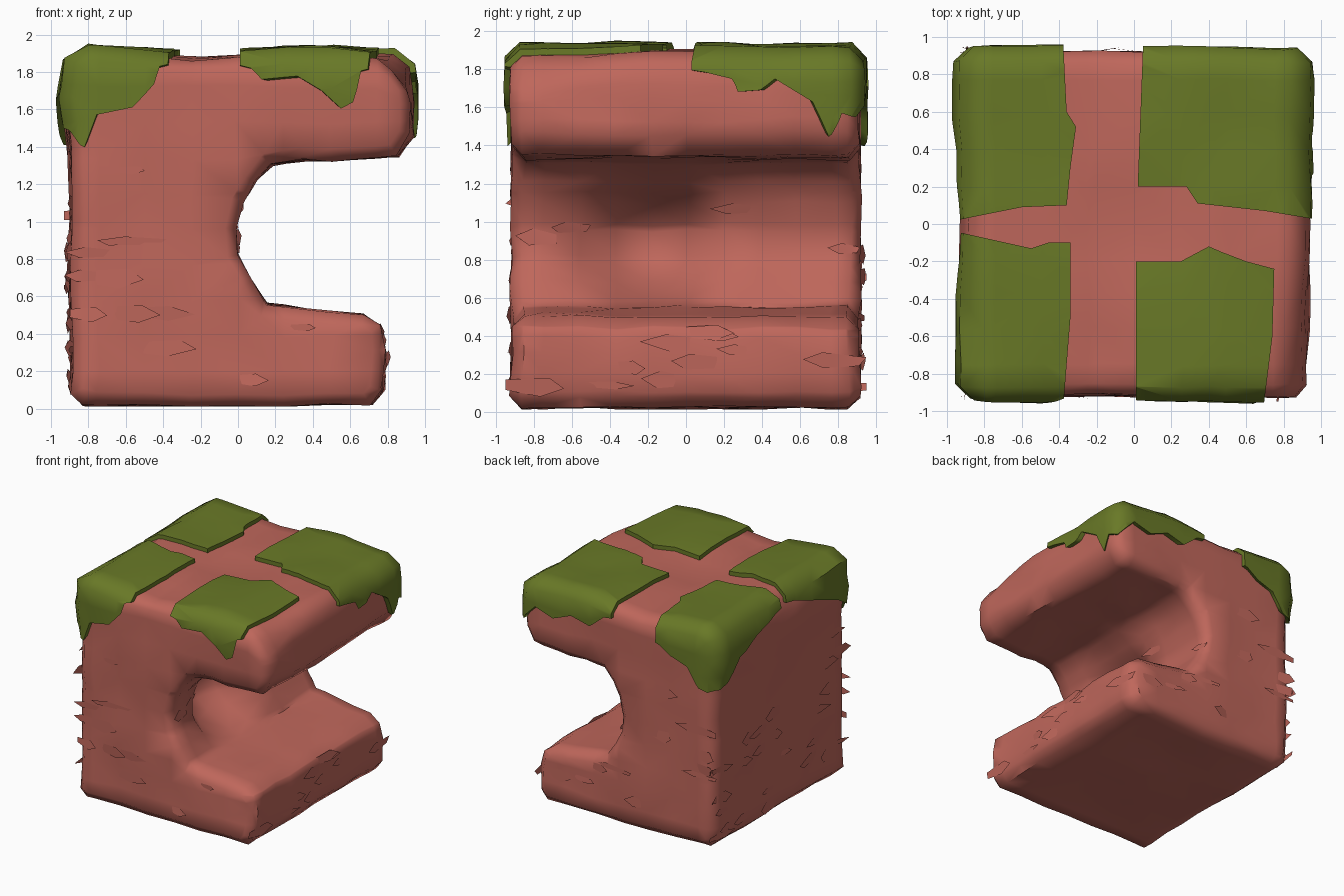
import bpy, bmesh, math, random
from mathutils import Vector, noise

random.seed(4)
cube = bpy.data.objects.get("Cube")
if cube:
    bpy.data.objects.remove(cube)


def make_material(name, colour):
    mat = bpy.data.materials.new(name)
    mat.use_nodes = True
    mat.diffuse_color = colour
    mat.node_tree.nodes["Principled BSDF"].inputs["Base Color"].default_value = colour
    return mat


rock_red = make_material("rock red", (0.52, 0.135, 0.105, 1))
grass_green = make_material("grass green", (0.14, 0.19, 0.02, 1))

# Side profile of the rock (x, z): a block with a deep notch on one side
PROFILE = [(-.88, .08), (-.82, .02), (.71, .02), (.77, .1), (.78, .3), (.76, .44),
           (.67, .5), (.16, .55), (.08, .68), (0, .82), (-.01, .95), (.03, 1.1),
           (.09, 1.21), (.18, 1.3), (.35, 1.33), (.85, 1.35), (.93, 1.46),
           (.93, 1.65), (.91, 1.82), (.82, 1.89), (.4, 1.9), (-.2, 1.87),
           (-.8, 1.91), (-.9, 1.85), (-.93, 1.65), (-.9, 1.4), (-.89, 1), (-.9, .6)]
HALF_DEPTH = 0.915


def smooth_step(value, low, high):
    t = max(0, min(1, (value - low) / (high - low)))
    return t * t * (3 - 2 * t)


def rock_bmesh(inflate=0):
    """Extrude the profile, chamfer its rims, cut it into cells and roughen it."""
    bm = bmesh.new()
    face = bm.faces.new([bm.verts.new((x, -HALF_DEPTH, z)) for x, z in PROFILE])
    extruded = bmesh.ops.extrude_face_region(bm, geom=[face])["geom"]
    moved = [v for v in extruded if isinstance(v, bmesh.types.BMVert)]
    bmesh.ops.translate(bm, verts=moved, vec=(0, 2 * HALF_DEPTH, 0))
    bmesh.ops.recalc_face_normals(bm, faces=bm.faces)
    rims = [e for e in bm.edges if abs(e.verts[0].co.y - e.verts[1].co.y) < 0.01]
    bmesh.ops.bevel(bm, geom=rims, offset=0.06, segments=1, affect='EDGES')
    for axis, start, count in ((0, -0.75, 7), (1, -0.75, 9), (2, 0.2, 9)):
        for i in range(count):
            point, normal = Vector(), Vector()
            point[axis] = start + i * (0.25 if axis == 0 else 0.19)
            normal[axis] = 1
            geom = bm.verts[:] + bm.edges[:] + bm.faces[:]
            bmesh.ops.bisect_plane(bm, geom=geom, plane_co=point, plane_no=normal)
    bmesh.ops.remove_doubles(bm, verts=bm.verts, dist=0.012)
    for v in bm.verts:
        p = v.co.copy()
        # hollow in the notch wall
        if -0.3 < p.x < 0.3 and 0.56 < p.z < 1.3:
            hollow = math.exp(-((p.y + 0.2) / 0.3) ** 4 - ((p.z - 0.87) / 0.27) ** 4)
            v.co.x -= 0.3 * hollow
        # broken upper front corner
        chip = smooth_step(p.x, 0.68, 0.95) * smooth_step(-p.y, 0.4, 0.9)
        v.co.z -= 0.16 * chip * smooth_step(p.z, 1.5, 1.9)
        v.co += noise.noise_vector(p * 2.3) * 0.022
        v.co += noise.noise_vector(p * 7) * 0.012
        v.co.z = max(v.co.z, 0.01)
    bmesh.ops.triangulate(bm, faces=bm.faces)
    bm.normal_update()
    if inflate:
        for v, normal in [(v, v.normal.copy()) for v in bm.verts]:
            v.co += normal * inflate
    return bm


def add_object(name, bm, material):
    mesh = bpy.data.meshes.new(name)
    bm.to_mesh(mesh)
    bm.free()
    mesh.materials.append(material)
    obj = bpy.data.objects.new(name, mesh)
    bpy.context.collection.objects.link(obj)
    return obj


def shade(obj, degrees):
    bpy.ops.object.select_all(action='DESELECT')
    obj.select_set(True)
    bpy.context.view_layer.objects.active = obj
    bpy.ops.object.shade_smooth_by_angle(angle=math.radians(degrees))


# Rock body
rock = add_object("rock_body", rock_bmesh(), rock_red)
shade(rock, 55)

# Loose flakes on the flat sides, each a thin jagged plate lifted at one end
flakes = bmesh.new()
sides = [p for p in rock.data.polygons if p.area > 0.004 and 0.1 < p.center.z < 1.35
         and max(abs(p.normal.x), abs(p.normal.y)) > 0.9]
for poly in random.sample(sides, min(60, len(sides))):
    normal = poly.normal
    along = normal.cross(Vector((0, 0, 1))).normalized() * random.choice((-1, 1))
    across = normal.cross(along)
    length, width = random.uniform(0.08, 0.2), random.uniform(0.02, 0.06)
    lift = random.uniform(0.01, 0.025)
    corners = []
    for a, b, h in ((-1, -0.4, -0.4), (0.3, -1, 0.5), (1, -0.2, 1), (0.4, 0.8, 0.5), (-0.8, 0.6, -0.2)):
        a += random.uniform(-0.2, 0.2)
        spot = poly.center + along * a * length + across * b * width + normal * h * lift
        # keep each plate from sticking out past the rock's corners
        spot.x = max(-0.93, min(0.93, spot.x))
        spot.y = max(-0.95, min(0.95, spot.y))
        corners.append(flakes.verts.new((spot.x, spot.y, max(spot.z, 0.02))))
    flakes.faces.new(corners)
add_object("rock_flakes", flakes, rock_red)

# Grass: the slightly swollen rock, kept only inside each patch outline
shell = add_object("grass_shell", rock_bmesh(0.035), grass_green)


def grass_patch(name, outline):
    """Outline points are (x, y) on top, or (x, y, lowest z) where grass hangs over."""
    bm = bmesh.new()
    rows = [(p[0], p[1], p[2] if len(p) > 2 else 1.78) for p in outline]
    low = [bm.verts.new(p) for p in rows]
    high = [bm.verts.new((x, y, 2.2)) for x, y, z in rows]
    middle = sum((Vector(p) for p in rows), Vector()) / len(rows)
    low_mid = bm.verts.new((middle.x, middle.y, 1.7))
    high_mid = bm.verts.new((middle.x, middle.y, 2.2))
    for i in range(len(rows)):
        j = (i + 1) % len(rows)
        bm.faces.new((low[i], low[j], high[j], high[i]))
        bm.faces.new((low[j], low[i], low_mid))
        bm.faces.new((high[i], high[j], high_mid))
    bmesh.ops.recalc_face_normals(bm, faces=bm.faces)
    cutter = add_object("grass_cutter", bm, grass_green)
    cutter.hide_render = True
    clip = shell.modifiers.new("clip", 'BOOLEAN')
    clip.operation, clip.solver, clip.object = 'INTERSECT', 'EXACT', cutter
    bpy.context.view_layer.update()
    graph = bpy.context.evaluated_depsgraph_get()
    mesh = bpy.data.meshes.new_from_object(shell.evaluated_get(graph))
    shell.modifiers.remove(clip)
    bpy.data.objects.remove(cutter)
    obj = bpy.data.objects.new(name, mesh)
    bpy.context.collection.objects.link(obj)
    shade(obj, 50)


OUT = 1.0  # beyond the rock edge
grass_patch("grass_back_right", [
    (-.36, .1), (-.34, .3), (-.31, .52), (-.36, .6), (-.38, OUT, 1.7), (-.5, OUT, 1.62),
    (-.68, OUT, 1.56), (-.8, OUT, 1.38), (-OUT, OUT, 1.3), (-OUT, .82, 1.4),
    (-OUT, .65, 1.62), (-OUT, .3, 1.72), (-OUT, .01, 1.8), (-.6, .09)])
grass_patch("grass_front_right", [
    (-.34, -.1), (-.46, -.1), (-.55, -.13), (-OUT, -.03, 1.82), (-OUT, -.4, 1.7),
    (-OUT, -.75, 1.56), (-OUT, -OUT, 1.4), (-.85, -OUT, 1.34), (-.77, -OUT, 1.55),
    (-.55, -OUT, 1.6), (-.42, -OUT, 1.74), (-.38, -OUT, 1.85), (-.34, -.5)])
grass_patch("grass_front_left", [
    (.01, -.2), (.01, -OUT, 1.84), (.08, -OUT, 1.77), (.3, -OUT, 1.79),
    (.45, -OUT, 1.7), (.57, -OUT, 1.59), (.64, -OUT, 1.63), (.69, -OUT, 1.82),
    (.74, -.6), (.75, -.24), (.6, -.2), (.47, -.15), (.4, -.12), (.25, -.2)])
grass_patch("grass_back_left", [
    (.02, .2), (.28, .2), (.34, .11), (.7, .07), (OUT, .02, 1.8), (OUT, .18, 1.76),
    (OUT, .23, 1.68), (OUT, .36, 1.69), (OUT, .45, 1.76), (OUT, .68, 1.62),
    (OUT, .79, 1.39), (OUT, .86, 1.55), (OUT, OUT, 1.5), (.8, OUT, 1.7),
    (.6, OUT, 1.64), (.4, OUT, 1.72), (.2, OUT, 1.67), (.05, OUT, 1.8)])
bpy.data.objects.remove(shell)
